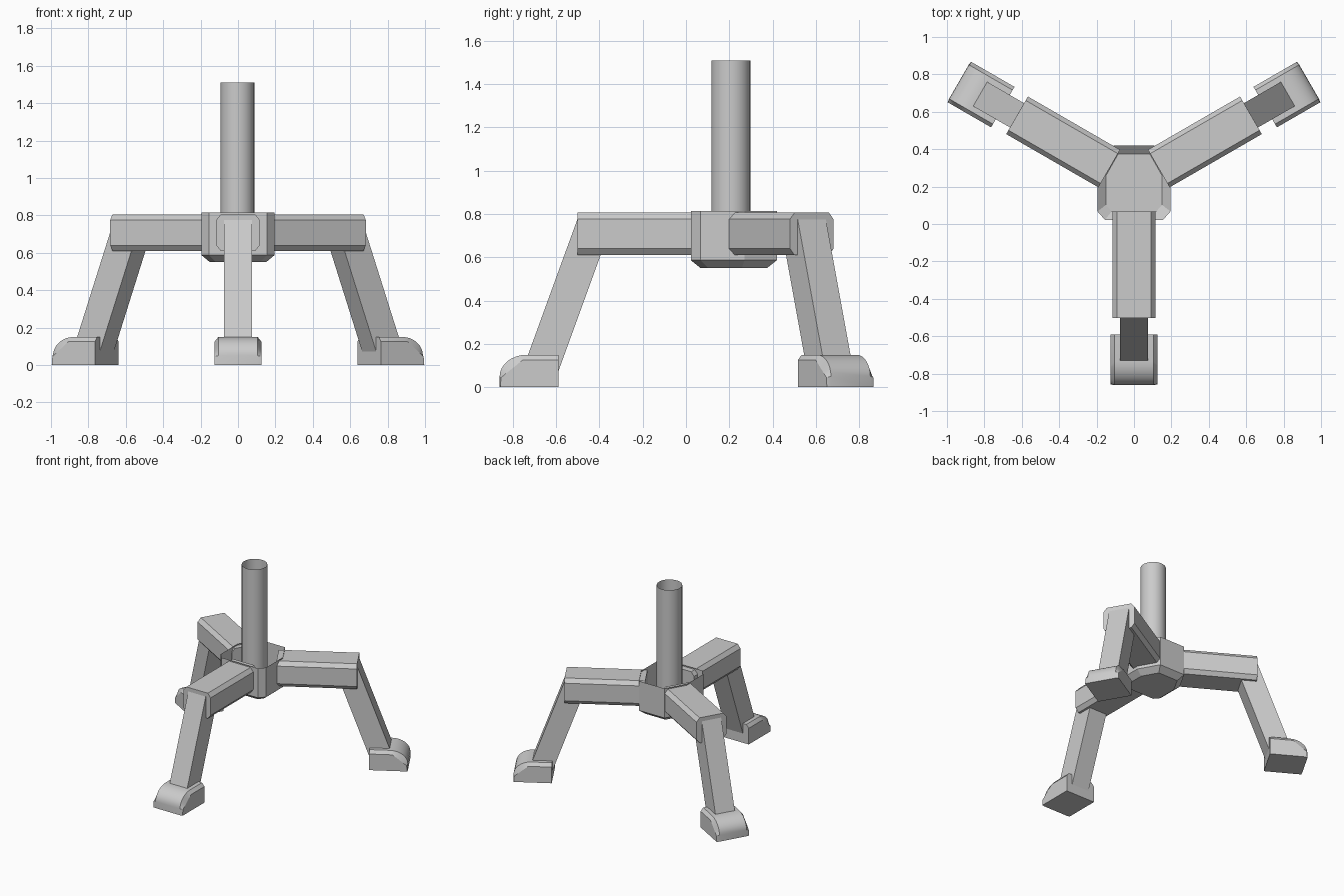
import bpy
import bmesh
from math import radians, sin, cos, pi
from mathutils import Matrix

if "Cube" in bpy.data.objects:
    bpy.data.objects.remove(bpy.data.objects["Cube"])

CY = 0.22  # y of the tripod centre


def loft(name, rings, caps=(True, True), matrix=Matrix(), smooth=None):
    """Bridge closed rings of equal length, optionally capping the ends."""
    bm = bmesh.new()
    loops = [[bm.verts.new(matrix @ Matrix.Translation(p).translation) for p in ring]
             for ring in rings]
    n = len(loops[0])
    for a, b in zip(loops, loops[1:]):
        for i in range(n):
            j = (i + 1) % n
            bm.faces.new((a[i], a[j], b[j], b[i]))
    if caps[0]:
        bm.faces.new(loops[0][::-1])
    if caps[1]:
        bm.faces.new(loops[-1])
    bmesh.ops.recalc_face_normals(bm, faces=bm.faces)
    mesh = bpy.data.meshes.new(name)
    bm.to_mesh(mesh)
    bm.free()
    obj = bpy.data.objects.new(name, mesh)
    bpy.context.collection.objects.link(obj)
    if smooth:
        bpy.ops.object.select_all(action='DESELECT')
        obj.select_set(True)
        bpy.context.view_layer.objects.active = obj
        bpy.ops.object.shade_smooth_by_angle(angle=radians(smooth))
    return obj


# Hub: open-topped cup with a tapered floor
half = [(0.155, 0.022), (0.195, 0.067), (0.195, 0.27), (0.11, 0.42)]
outline = half + [(-x, y) for x, y in reversed(half)]


def hub_ring(z, s):
    return [(x * s, CY + (y - CY) * s, z) for x, y in outline]


loft("hub", [hub_ring(0.55, 0.77), hub_ring(0.587, 1), hub_ring(0.815, 1)],
     caps=(True, False))

# Post: open round tube standing in the hub
post = [[(0.09 * cos(2 * pi * i / 32) - 0.003, 0.207 + 0.09 * sin(2 * pi * i / 32), z)
         for i in range(32)] for z in (0.55, 1.51)]
loft("centre_post", post, caps=(False, False), smooth=40)

# Arm cross-section: chamfered box (across, height)
arm_section = [(-0.092, 0.61), (0.092, 0.61), (0.116, 0.64), (0.116, 0.776),
               (0.092, 0.806), (-0.092, 0.806), (-0.116, 0.776), (-0.116, 0.64)]

# Slanted leg side profile (outward, height)
leg_profile = [(0.56, 0.76), (0.722, 0.775), (0.986, 0.05), (0.818, 0.05)]

# Foot side profiles: rounded toe in the middle, chamfered at the sides
STEPS = 8
toe = [(0.955 + 0.126 * sin(t), 0.05 + 0.1 * cos(t))
       for t in (pi / 2 * i / STEPS for i in range(STEPS + 1))]
toe_side = [(0.975 + 0.099 * i / STEPS, 0.125 - 0.08 * i / STEPS)
            for i in range(STEPS + 1)]
foot_mid = [(0.81, 0), (0.81, 0.15)] + toe + [(1.081, 0)]
foot_side = [(0.81, 0), (0.81, 0.125)] + toe_side + [(1.078, 0)]


def side_ring(profile, across):
    return [(r, across, z) for r, z in profile]


for name, angle in (("front", -90), ("right", 30), ("left", 150)):
    m = Matrix.Translation((0, CY, 0)) @ Matrix.Rotation(radians(angle), 4, 'Z')
    loft(name + "_arm", [[(r, a, z) for a, z in arm_section] for r in (0.153, 0.722)],
         matrix=m)
    loft(name + "_leg", [side_ring(leg_profile, a) for a in (-0.075, 0.075)], matrix=m)
    loft(name + "_foot", [side_ring(foot_side, -0.125), side_ring(foot_mid, -0.105),
                          side_ring(foot_mid, 0.105), side_ring(foot_side, 0.125)],
         matrix=m, smooth=25)
